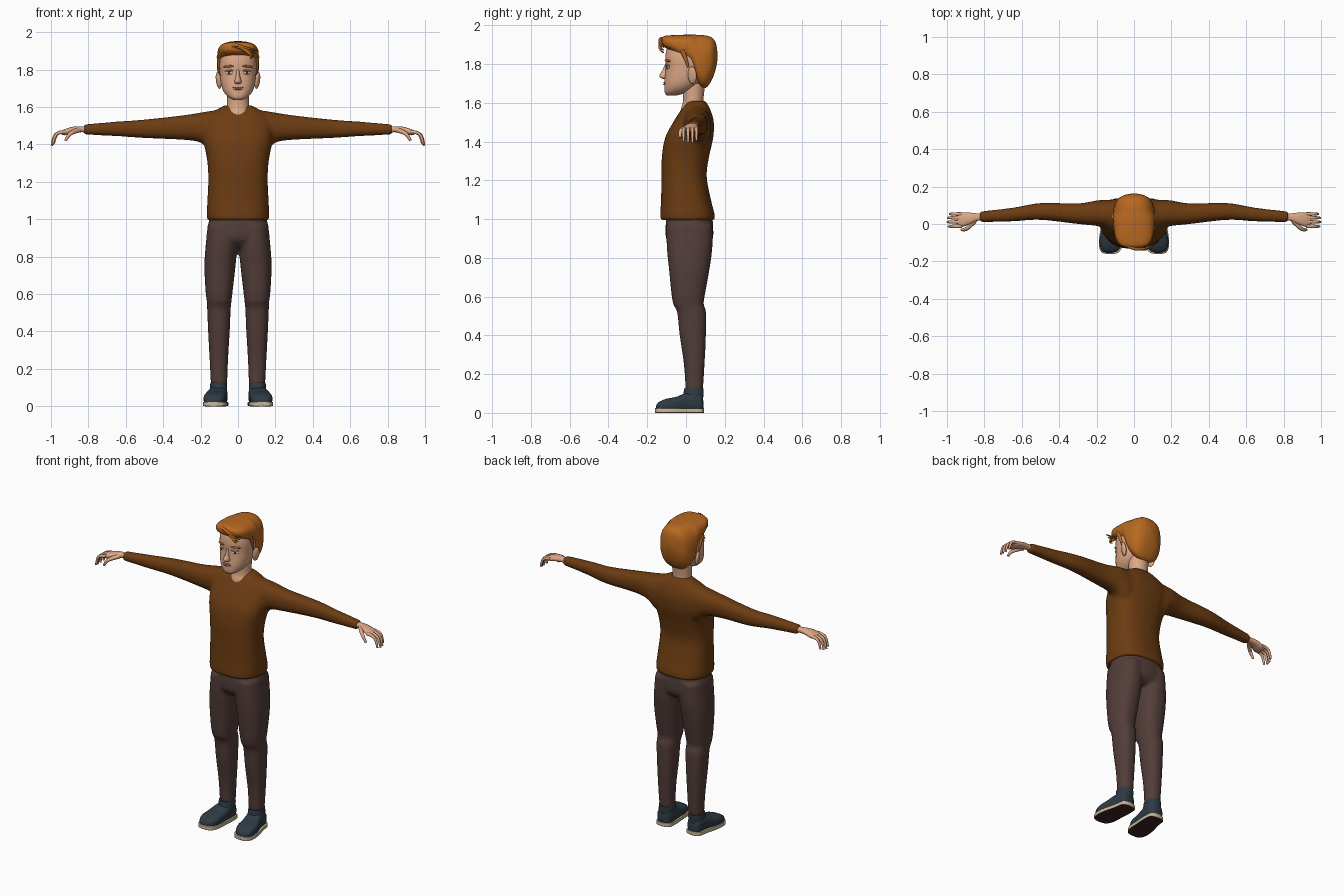
import bpy, bmesh, math
from mathutils import Vector, Matrix

cube = bpy.data.objects.get("Cube")
if cube:
    bpy.data.objects.remove(cube)


def material(name, r, g, b):
    m = bpy.data.materials.new(name)
    m.use_nodes = True
    m.diffuse_color = (r, g, b, 1)
    shader = m.node_tree.nodes["Principled BSDF"]
    shader.inputs["Base Color"].default_value = (r, g, b, 1)
    shader.inputs["Roughness"].default_value = 0.8
    return m


SWEATER = material("sweater brown", .15, .045, .006)
PANTS = material("trouser brown", .085, .047, .041)
HAIR = material("ginger hair", .48, .14, .015)
SKIN = material("skin", .72, .39, .24)
SHOE = material("shoe slate", .027, .043, .058)
SOLE = material("sole cream", .58, .48, .31)
TREAD = material("tread dark", .045, .017, .014)
WHITE = material("eye white", .6, .52, .45)
IRIS = material("iris dark", .04, .02, .012)
LIPS = material("lips", .52, .22, .15)


def spline(rows, steps=4):
    """Catmull-Rom interpolation of station rows."""
    out = []
    for i in range(len(rows) - 1):
        a, b, c, d = (rows[max(0, min(len(rows) - 1, i + k))] for k in (-1, 0, 1, 2))
        for j in range(steps):
            t = j / steps
            out.append([q + t * (r - p) / 2 + t * t * (p - 2.5 * q + 2 * r - s / 2)
                        + t ** 3 * (3 * (q - r) + s - p) / 2
                        for p, q, r, s in zip(a, b, c, d)])
    return out + [list(rows[-1])]


def loft(bm, axis, rows, power=2.3, side=1, n=28):
    """Rows hold the position on the axis, then ranges on the two other axes."""
    others = [k for k in range(3) if k != axis]
    rings = []
    for t, u0, u1, v0, v1 in spline(rows):
        ring = []
        for k in range(n):
            a = math.tau * (k + .5) / n
            co = [0, 0, 0]
            co[axis] = t
            for o, lo, hi, f in ((others[0], u0, u1, math.cos(a)), (others[1], v0, v1, math.sin(a))):
                co[o] = (lo + hi) / 2 + (hi - lo) / 2 * math.copysign(abs(f) ** (2 / power), f)
            co[0] *= side
            ring.append(bm.verts.new(co))
        rings.append(ring)
    for p, q in zip(rings, rings[1:]):
        for k in range(n):
            bm.faces.new((p[k], p[k - 1], q[k - 1], q[k]))
    bm.faces.new(rings[0])
    bm.faces.new(rings[-1])


def finish(name, bm, *mats, blend=False):
    bmesh.ops.recalc_face_normals(bm, faces=bm.faces)
    mesh = bpy.data.meshes.new(name)
    bm.to_mesh(mesh)
    bm.free()
    ob = bpy.data.objects.new(name, mesh)
    bpy.context.collection.objects.link(ob)
    for m in mats:
        mesh.materials.append(m)
    bpy.ops.object.select_all(action="DESELECT")
    ob.select_set(True)
    bpy.context.view_layer.objects.active = ob
    bpy.ops.object.shade_smooth_by_angle(angle=math.radians(50))
    if blend:  # fuse overlapping parts into one soft garment
        r = ob.modifiers.new("fuse", "REMESH")
        r.mode, r.voxel_size, r.use_smooth_shade = "VOXEL", .009, True
        s = ob.modifiers.new("soften", "SMOOTH")
        s.factor, s.iterations = .5, 8
    return ob


def part(name, mat, axis, rows, power=2.3, side=1):
    bm = bmesh.new()
    loft(bm, axis, rows, power, side)
    return finish(name, bm, mat)


def sym(rows):
    return [(t, -w, w, a, b) for t, w, a, b in rows]


def blob(name, mat, loc, size, turn=0, tilt=0):
    bm = bmesh.new()
    m = (Matrix.Translation(loc) @ Matrix.Rotation(turn, 4, "Z")
         @ Matrix.Rotation(tilt, 4, "Y") @ Matrix.Diagonal((*size, 1)))
    bmesh.ops.create_uvsphere(bm, u_segments=20, v_segments=12, radius=1, matrix=m)
    return finish(name, bm, mat)


def tube(name, mat, points, r0, r1):
    cu = bpy.data.curves.new(name, "CURVE")
    cu.dimensions, cu.bevel_depth, cu.bevel_resolution = "3D", 1, 3
    cu.use_fill_caps = True
    sp = cu.splines.new("NURBS")
    sp.points.add(len(points) - 1)
    for i, (p, co) in enumerate(zip(sp.points, points)):
        p.co = (*co, 1)
        p.radius = r0 + (r1 - r0) * i / (len(points) - 1)
    sp.order_u, sp.use_endpoint_u, sp.resolution_u = 3, True, 6
    cu.materials.append(mat)
    bpy.context.collection.objects.link(bpy.data.objects.new(name, cu))


# Sweater: torso and sleeves fused
bm = bmesh.new()
loft(bm, 2, sym([(.995, .165, -.132, .15), (1.03, .167, -.133, .147), (1.1, .164, -.129, .129),
                 (1.22, .159, -.127, .107), (1.32, .166, -.125, .119), (1.42, .185, -.108, .141),
                 (1.5, .185, -.066, .144), (1.55, .165, -.035, .131), (1.58, .125, -.013, .118),
                 (1.61, .07, .01, .1)]), 2.5)
for s in (1, -1):
    loft(bm, 0, [(.06, 0, .13, 1.38, 1.588), (.14, -.02, .13, 1.36, 1.58), (.2, -.01, .126, 1.41, 1.57),
                 (.3, 0, .11, 1.425, 1.555), (.5, .022, .112, 1.434, 1.533),
                 (.65, .014, .087, 1.444, 1.522), (.825, .009, .067, 1.453, 1.507)], side=s)
finish("sweater", bm, SWEATER, blend=True)

# Trousers: pelvis and legs fused
bm = bmesh.new()
loft(bm, 2, sym([(1.03, .15, -.1, .135), (.95, .162, -.106, .141), (.89, .166, -.1, .137),
                 (.85, .1, -.06, .1)]))
for s in (1, -1):
    loft(bm, 2, [(.97, 0, .162, -.102, .138), (.85, .004, .174, -.099, .136), (.75, .013, .18, -.089, .123),
                 (.62, .028, .174, -.076, .1), (.56, .035, .167, -.066, .091), (.52, .039, .165, -.046, .104),
                 (.4, .044, .16, -.033, .103), (.25, .053, .152, -.011, .096),
                 (.11, .058, .145, -.002, .087)], side=s)
finish("trousers", bm, PANTS, blend=True)

# Neck and head
part("neck", SKIN, 2, sym([(1.5, .075, -.04, .1), (1.57, .066, -.026, .098), (1.61, .058, -.016, .09),
                           (1.7, .06, -.02, .1)]), 2)
head = part("head", SKIN, 2, sym([
    (1.637, .022, -.098, -.05), (1.652, .05, -.11, 0), (1.68, .076, -.112, .05), (1.72, .091, -.111, .09),
    (1.78, .098, -.105, .11), (1.84, .1, -.107, .12), (1.89, .088, -.093, .115), (1.92, .05, -.04, .08)]))
bpy.context.view_layer.update()
part("nose", SKIN, 2, sym([(1.8, .008, -.107, -.08), (1.765, .011, -.124, -.08), (1.742, .018, -.137, -.08),
                           (1.73, .019, -.133, -.08), (1.722, .01, -.118, -.08)]), 2)


def on_face(name, mat, x, z, size, tilt=0):
    hit, co, normal, index = head.ray_cast(Vector((x, -1, z)), Vector((0, 1, 0)))
    blob(name, mat, co, size, math.atan2(normal.x, -normal.y), tilt)


on_face("upper_lip", LIPS, 0, 1.704, (.03, .005, .004))
on_face("lower_lip", LIPS, 0, 1.696, (.024, .006, .005))
for s, label in ((1, "left"), (-1, "right")):
    on_face(label + "_eye", WHITE, s * .047, 1.783, (.02, .004, .009))
    on_face(label + "_iris", IRIS, s * .047, 1.784, (.0085, .006, .0085))
    on_face(label + "_eyelid", SKIN, s * .047, 1.794, (.024, .008, .005), s * .1)
    on_face(label + "_eyebrow", HAIR, s * .051, 1.817, (.031, .006, .006), s * .08)
    blob(label + "_ear", SKIN, (s * .104, .032, 1.742), (.012, .024, .045), -s * .35, s * .15)

# Hair: swept cap with fringe locks
part("hair", HAIR, 1, sym([
    (-.125, .045, 1.9, 1.935), (-.11, .078, 1.885, 1.945), (-.07, .1, 1.862, 1.949), (-.02, .108, 1.828, 1.951),
    (.03, .111, 1.79, 1.952), (.06, .112, 1.7, 1.951), (.1, .105, 1.675, 1.948), (.135, .086, 1.72, 1.936),
    (.155, .05, 1.78, 1.905), (.163, .01, 1.83, 1.85)]), 2.6)
for i in range(4):
    d = i * .014
    tube("fringe_lock", HAIR, [(-.09 + 2 * d, -.07, 1.9 + d / 2), (-.03 + d, -.125, 1.94 - d / 2),
                               (.04 + d, -.14, 1.915 - d), (.11 - d, -.115, 1.9 - d)], .014, .003)
for s in (1, -1):
    tube("sideburn", HAIR, [(s * .1, -.02, 1.87), (s * .102, 0, 1.83), (s * .1, .012, 1.78)], .014, .005)

for s, label in ((1, "left"), (-1, "right")):
    # Hands
    part(label + "_palm", SKIN, 0, [
        (.8, .02, .056, 1.463, 1.497), (.84, .016, .057, 1.465, 1.497), (.88, -.002, .061, 1.46, 1.495),
        (.92, -.016, .06, 1.449, 1.484), (.943, -.008, .052, 1.452, 1.473)], side=s)
    for y, reach in ((-.012, .93), (.011, 1), (.033, .97), (.053, .85)):
        tube(label + "_finger", SKIN, [(s * (.92 + dx * reach), y + dx * (y - .02) / 3, 1.468 - dz * reach)
                                       for dx, dz in ((0, 0), (.05, .002), (.07, .04), (.076, .075))],
             .0105, .006)
    tube(label + "_thumb", SKIN, [(s * .85, .02, 1.477), (s * .885, -.02, 1.467),
                                  (s * .91, -.033, 1.445), (s * .922, -.03, 1.42)], .014, .007)

    # Shoes
    bm = bmesh.new()
    loft(bm, 1, [(-.16, .11, .148, 0, .024), (-.15, .08, .175, 0, .024), (-.11, .06, .188, 0, .024),
                 (-.05, .056, .183, 0, .024), (.02, .052, .165, 0, .024), (.07, .055, .157, 0, .024),
                 (.087, .07, .145, 0, .024), (.094, .095, .12, 0, .024)], 12, s)
    sole = finish(label + "_sole", bm, SOLE, TREAD)
    for f in sole.data.polygons:
        f.material_index = int(f.normal.z < -.7)
    part(label + "_shoe", SHOE, 1, [
        (-.154, .115, .147, .01, .036), (-.14, .084, .174, .006, .056), (-.1, .065, .184, .004, .073),
        (-.05, .062, .178, .004, .083), (0, .059, .162, .004, .103), (.05, .056, .154, .004, .107),
        (.08, .068, .146, .004, .092), (.09, .09, .125, .01, .06)], 3, s)
    part(label + "_shoe_collar", SHOE, 2, [
        (.07, .058, .152, -.025, .088), (.1, .058, .15, -.014, .091), (.127, .06, .148, -.01, .091)], 2.3, s)
